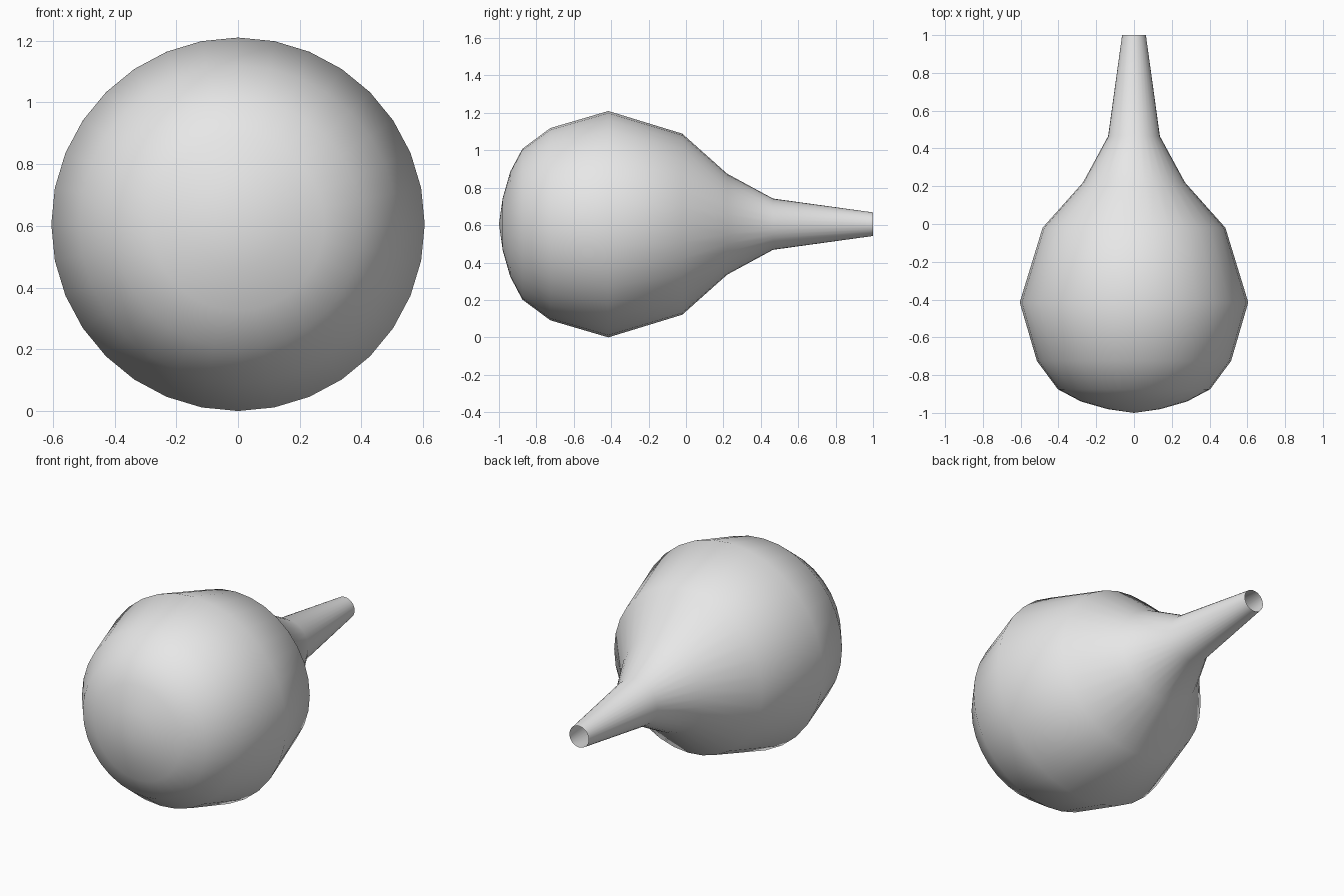
import bpy, bmesh, math
from mathutils import Vector

cube = bpy.data.objects.get("Cube")
if cube:
    bpy.data.objects.remove(cube, do_unlink=True)

SEGMENTS = 32
RADIUS = 0.605

# Rubber material
rubber = bpy.data.materials.new("grey_rubber")
rubber.use_nodes = True
rubber.diffuse_color = (0.8, 0.8, 0.8, 1)
rubber.node_tree.nodes["Principled BSDF"].inputs["Base Color"].default_value = (0.8, 0.8, 0.8, 1)

# Half profile from the rounded front to the open nozzle: (y, radius)
profile = [(-1, 0), (-0.98, 0.14), (-0.94, 0.28), (-0.875, 0.403), (-0.725, 0.514),
           (-0.415, RADIUS), (-0.02, 0.484), (0.22, 0.27), (0.465, 0.137), (1, 0.063)]

# Revolve the profile around the long axis
bm = bmesh.new()
points = [bm.verts.new((0, y, r)) for y, r in profile]
edges = [bm.edges.new(pair) for pair in zip(points, points[1:])]
bmesh.ops.spin(bm, geom=points + edges, cent=(0, 0, 0), axis=(0, 1, 0),
               angle=math.tau, steps=SEGMENTS, use_merge=False)
bmesh.ops.remove_doubles(bm, verts=bm.verts[:], dist=0.0005)
bm.normal_update()

# Make every face point away from the axis
for face in bm.faces:
    centre = face.calc_center_median()
    if face.normal.dot(Vector((centre.x, 0, centre.z))) < 0:
        face.normal_flip()
    face.smooth = True
bmesh.ops.translate(bm, verts=bm.verts[:], vec=(0, 0, RADIUS))

mesh = bpy.data.meshes.new("squeeze_bulb")
bm.to_mesh(mesh)
bm.free()
mesh.materials.append(rubber)
bulb = bpy.data.objects.new("squeeze_bulb", mesh)
bpy.context.collection.objects.link(bulb)
